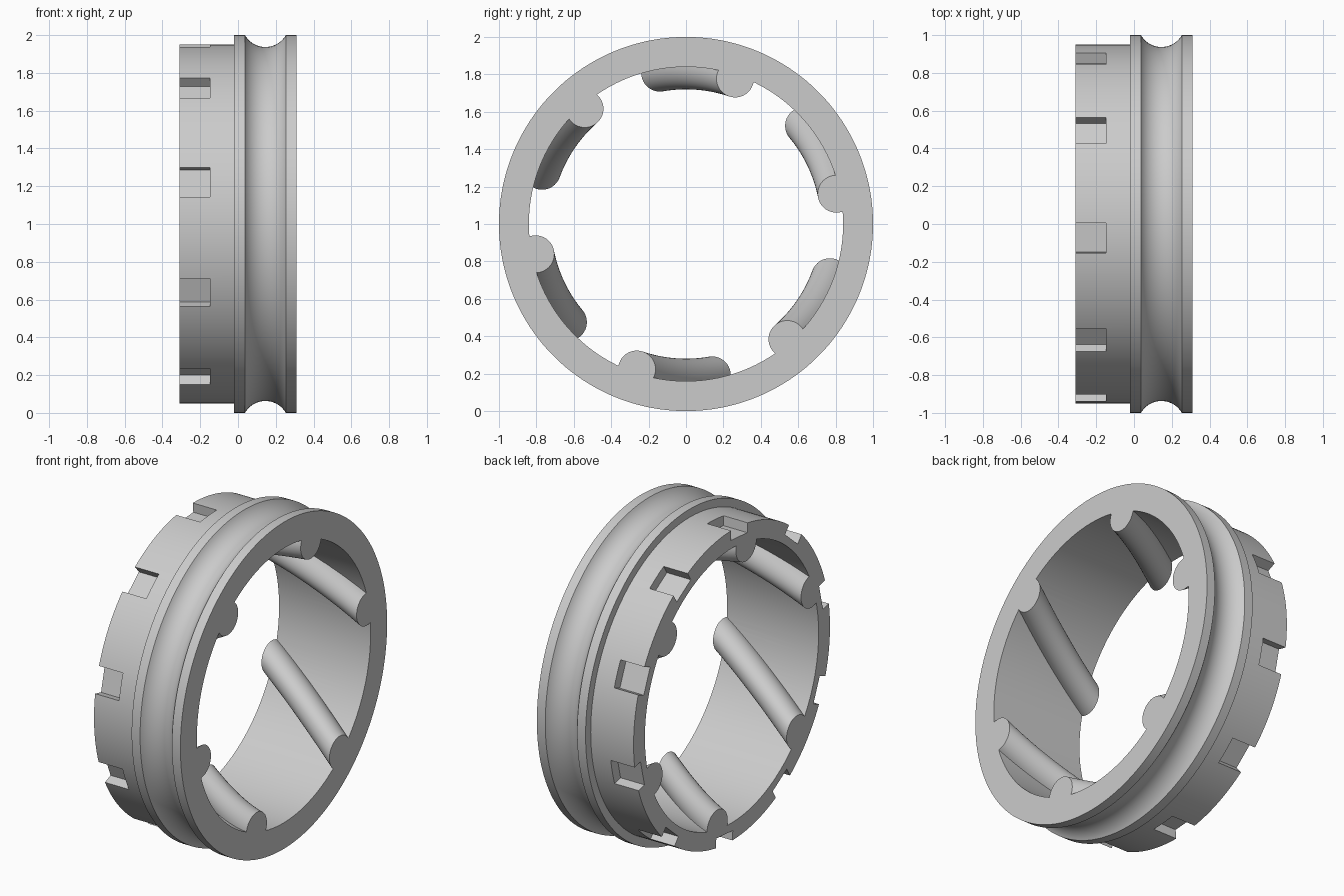
import bpy, bmesh, math
from math import sin, cos, radians, tau

cube = bpy.data.objects.get("Cube")
if cube:
    bpy.data.objects.remove(cube)

HALF = 0.31           # half the ring width along x
INNER, SLEEVE, FLANGE = 0.84, 0.95, 1.0
AXIS_Z = 1.0          # height of the ring's axis
SEGMENTS = 180

grey = bpy.data.materials.new("plain grey")
grey.use_nodes = True
grey.diffuse_color = (0.6, 0.6, 0.6, 1)
grey.node_tree.nodes["Principled BSDF"].inputs["Base Color"].default_value = (0.6, 0.6, 0.6, 1)


def finish(bm, name):
    bmesh.ops.recalc_face_normals(bm, faces=bm.faces)
    bmesh.ops.translate(bm, verts=bm.verts, vec=(0, 0, AXIS_Z))
    mesh = bpy.data.meshes.new(name)
    bm.to_mesh(mesh)
    bm.free()
    mesh.materials.append(grey)
    obj = bpy.data.objects.new(name, mesh)
    bpy.context.collection.objects.link(obj)
    return obj


def bridge(bm, a, b):
    for i in range(len(a)):
        j = (i + 1) % len(a)
        bm.faces.new((a[i], a[j], b[j], b[i]))


# Grooved ring: (x, radius) profile revolved about x
groove_x, groove_half, groove_depth = 0.145, 0.108, 0.063
arc_r = (groove_half ** 2 + groove_depth ** 2) / (2 * groove_depth)
sweep = math.asin(groove_half / arc_r)
arc_centre = FLANGE - groove_depth + arc_r
profile = [(-HALF, INNER), (-HALF, SLEEVE), (-0.02, SLEEVE), (-0.02, FLANGE)]
for i in range(25):
    t = sweep * (i / 12 - 1)
    profile.append((groove_x + arc_r * sin(t), arc_centre - arc_r * cos(t)))
profile += [(HALF, FLANGE), (HALF, INNER)]

bm = bmesh.new()
loops = []
for s in range(SEGMENTS):
    a = tau * s / SEGMENTS
    loops.append([bm.verts.new((x, r * cos(a), r * sin(a))) for x, r in profile])
for s in range(SEGMENTS):
    bridge(bm, loops[s], loops[(s + 1) % SEGMENTS])
ring = finish(bm, "grooved_ring")

# Six twisted inner ribs: a circle that turns about x along the width
bm = bmesh.new()
STEPS, SIDES, TWIST = 16, 40, radians(28.5)
for k in range(6):
    rows = []
    for s in range(STEPS + 1):
        f = s / STEPS
        a = radians(11.3 + 60 * k) + TWIST * f
        cy, cz = 0.82 * cos(a), 0.82 * sin(a)
        rows.append([bm.verts.new((HALF - 2 * HALF * f,
                                   cy + 0.1 * cos(a + tau * i / SIDES),
                                   cz + 0.1 * sin(a + tau * i / SIDES)))
                     for i in range(SIDES)])
    for s in range(STEPS):
        bridge(bm, rows[s], rows[s + 1])
    bm.faces.new(rows[0])
    bm.faces.new(rows[-1])
ribs = finish(bm, "rib_helper")

# Ten block cutters for the notches in the sleeve rim
bm = bmesh.new()
for k in range(10):
    a = radians(22.5 + 36 * k)
    verts = bmesh.ops.create_cube(bm, size=1)["verts"]
    for v in verts:
        x = -0.148 if v.co.x > 0 else -0.4
        r = 1.1 if v.co.y > 0 else 0.888
        w = 0.16 * v.co.z
        v.co = (x, r * cos(a) - w * sin(a), r * sin(a) + w * cos(a))
notches = finish(bm, "notch_cutter")

# Merge the ribs, cut the notches
bpy.context.view_layer.objects.active = ring
ring.select_set(True)
for tool, operation in ((ribs, 'UNION'), (notches, 'DIFFERENCE')):
    mod = ring.modifiers.new(operation.title(), 'BOOLEAN')
    mod.object, mod.operation, mod.solver = tool, operation, 'EXACT'
    bpy.ops.object.modifier_apply(modifier=mod.name)
    bpy.data.objects.remove(tool)

bpy.ops.object.shade_smooth_by_angle(angle=radians(25))
